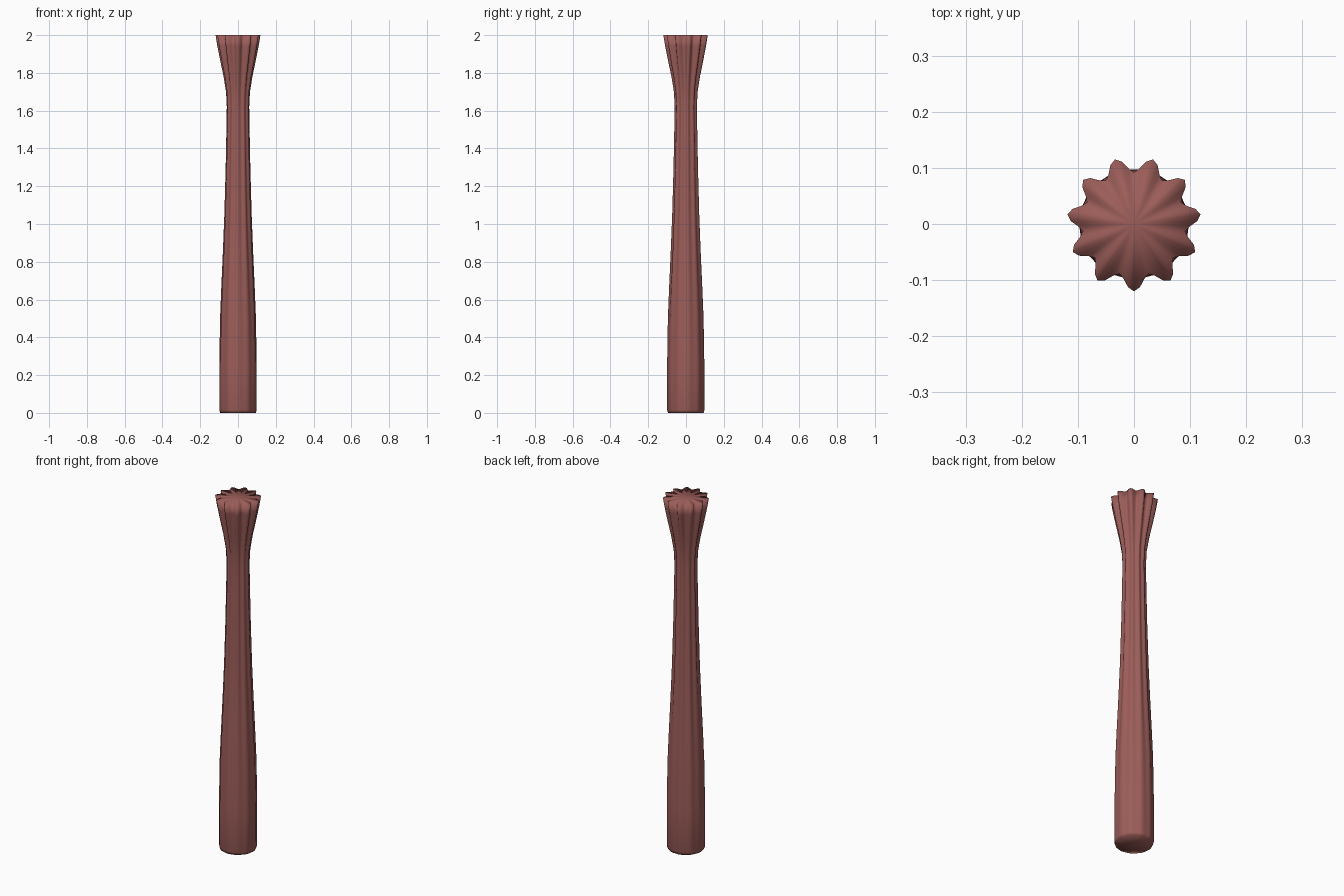
import bpy, bmesh, math

if "Cube" in bpy.data.objects:
    bpy.data.objects.remove(bpy.data.objects["Cube"])

RIBS, STEPS = 11, 6
N = RIBS * STEPS
# height, rib-tip radius, groove depth
PROFILE = [(0.0, 0.095, 0.002), (0.015, 0.1, 0.003), (0.25, 0.1, 0.004),
           (0.5, 0.096, 0.005), (0.65, 0.09, 0.006), (0.85, 0.081, 0.007),
           (1.05, 0.073, 0.008), (1.3, 0.066, 0.008), (1.5, 0.062, 0.008),
           (1.62, 0.06, 0.008), (1.7, 0.064, 0.009), (1.78, 0.077, 0.013),
           (1.86, 0.094, 0.018), (1.94, 0.11, 0.024), (2.0, 0.12, 0.028)]

mat = bpy.data.materials.new("reddish brown")
mat.diffuse_color = (0.33, 0.11, 0.10, 1)
mat.use_nodes = True
mat.node_tree.nodes["Principled BSDF"].inputs["Base Color"].default_value = mat.diffuse_color

# Fluted shaft: eleven ribs, deepest at the flared top
bm = bmesh.new()
rings = []
for z, r, depth in PROFILE:
    ring = []
    for i in range(N):
        a = -math.pi / 2 + 2 * math.pi * i / N
        rad = r - depth * (0.5 - 0.5 * math.cos(2 * math.pi * i / STEPS))
        ring.append(bm.verts.new((rad * math.cos(a), rad * math.sin(a), z)))
    rings.append(ring)
for lo, hi in zip(rings, rings[1:]):
    for i in range(N):
        j = (i + 1) % N
        bm.faces.new((lo[i], lo[j], hi[j], hi[i]))

# End caps as fans, so the ribs shade softly into the centre
for ring, z in ((rings[0], 0.0), (rings[-1], 2.0)):
    c = bm.verts.new((0, 0, z))
    for i in range(N):
        bm.faces.new((ring[i], ring[(i + 1) % N], c))
bmesh.ops.recalc_face_normals(bm, faces=bm.faces)
for f in bm.faces:
    f.smooth = True

mesh = bpy.data.meshes.new("fluted_shaft")
bm.to_mesh(mesh)
bm.free()
mesh.materials.append(mat)
obj = bpy.data.objects.new("fluted_shaft", mesh)
bpy.context.collection.objects.link(obj)
